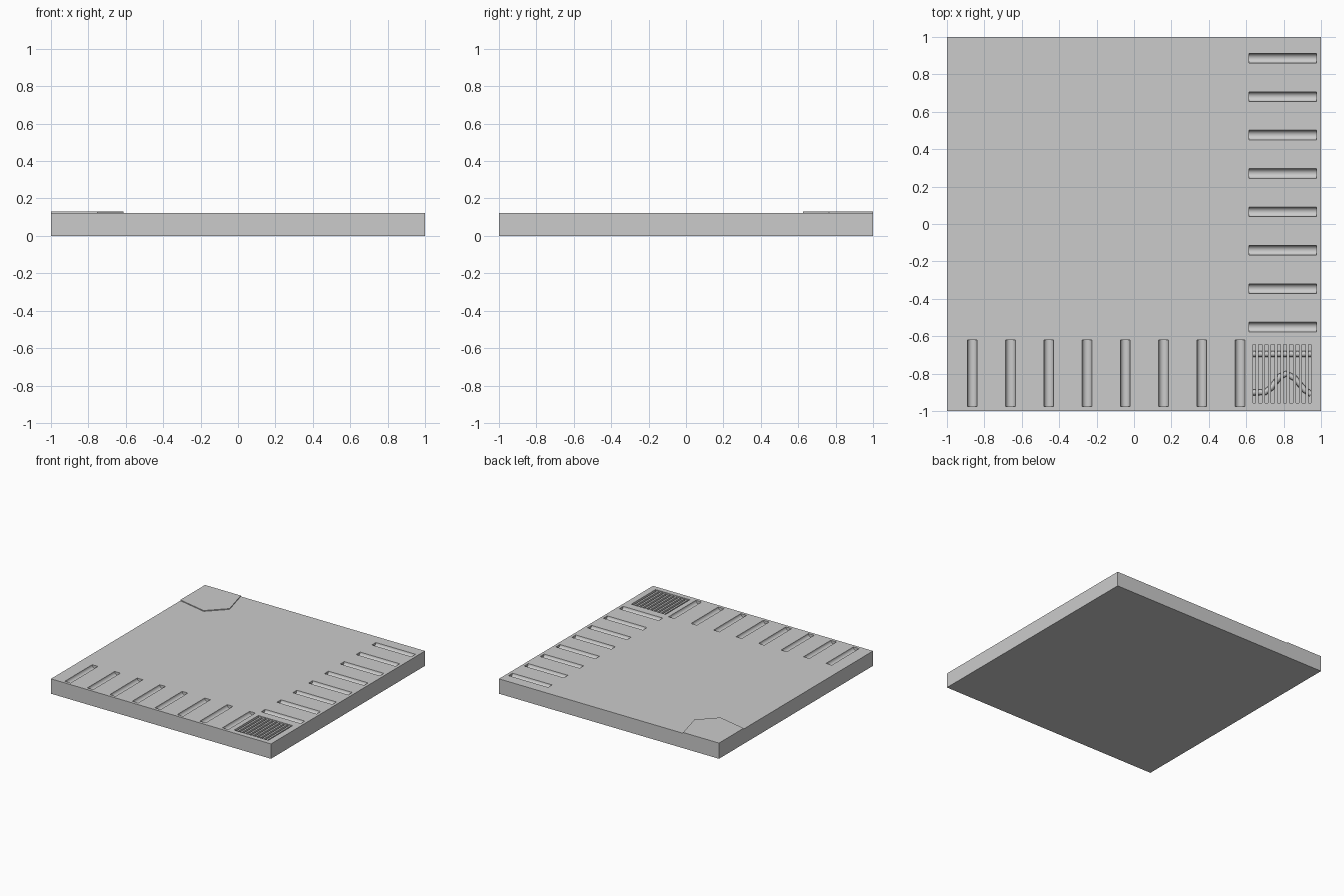
import bpy, bmesh, math
from mathutils import Matrix, Vector

if "Cube" in bpy.data.objects:
    bpy.data.objects.remove(bpy.data.objects["Cube"])

TOP = 0.122


def finish(bm, name):
    bmesh.ops.recalc_face_normals(bm, faces=bm.faces[:])
    mesh = bpy.data.meshes.new(name)
    bm.to_mesh(mesh)
    bm.free()
    obj = bpy.data.objects.new(name, mesh)
    bpy.context.collection.objects.link(obj)
    return obj


def add_box(bm, x0, x1, y0, y1, z0, z1):
    m = Matrix.Translation(((x0 + x1) / 2, (y0 + y1) / 2, (z0 + z1) / 2))
    m = m @ Matrix.Diagonal((x1 - x0, y1 - y0, z1 - z0, 1))
    bmesh.ops.create_cube(bm, size=1, matrix=m)


def add_rod(bm, a, b, radius, sides):
    a, b = Vector(a), Vector(b)
    rot = (b - a).to_track_quat('Z', 'Y').to_matrix().to_4x4()
    bmesh.ops.create_cone(bm, cap_ends=True, segments=sides, radius1=radius,
                          radius2=radius, depth=(b - a).length,
                          matrix=Matrix.Translation((a + b) / 2) @ rot)


def smooth(obj):
    bpy.ops.object.select_all(action='DESELECT')
    obj.select_set(True)
    bpy.context.view_layer.objects.active = obj
    bpy.ops.object.shade_smooth_by_angle(angle=math.radians(35))


# floor slab
bm = bmesh.new()
add_box(bm, -1, 1, -1, 1, 0, TOP)
slab = finish(bm, "floor_slab")

# cutter: round-bottomed grooves on two edges, plus the corner drain pocket
bm = bmesh.new()
for i in range(8):
    x = -0.865 + 0.2045 * i
    add_rod(bm, (x, -0.975, TOP), (x, -0.62, TOP), 0.026, 20)
    y = 0.886 - 0.2053 * i
    add_rod(bm, (0.615, y, TOP), (0.975, y, TOP), 0.026, 20)
add_box(bm, 0.635, 0.947, -0.957, -0.643, TOP - 0.06, TOP + 0.05)
cutter = finish(bm, "groove_cutter")
cutter.hide_render = True

mod = slab.modifiers.new("grooves", 'BOOLEAN')
mod.operation = 'DIFFERENCE'
mod.solver = 'EXACT'
mod.object = cutter
bpy.context.view_layer.objects.active = slab
bpy.ops.object.modifier_apply(modifier=mod.name)
bpy.data.objects.remove(cutter)
smooth(slab)

# thin raised plate on the back left corner
bm = bmesh.new()
outline = [(-1, 1), (-1, 0.68), (-0.75, 0.625), (-0.612, 0.765), (-0.675, 1)]
face = bm.faces.new([bm.verts.new((x, y, TOP - 0.01)) for x, y in outline])
ext = bmesh.ops.extrude_face_region(bm, geom=[face])
bmesh.ops.translate(bm, vec=(0, 0, 0.017),
                    verts=[v for v in ext['geom'] if isinstance(v, bmesh.types.BMVert)])
finish(bm, "corner_plate")

# grate: slats across the pocket
bm = bmesh.new()
for i in range(9):
    x = 0.658 + 0.0333 * i
    add_box(bm, x - 0.008, x + 0.008, -0.957, -0.643, TOP - 0.03, TOP - 0.005)
finish(bm, "grate_slats")

# pipes below the slats, one straight and one bent
pz = TOP - 0.042
bm = bmesh.new()
add_rod(bm, (0.635, -0.695, pz), (0.947, -0.695, pz), 0.016, 12)
smooth(finish(bm, "straight_pipe"))

curve = bpy.data.curves.new("bent_pipe", 'CURVE')
curve.dimensions = '3D'
curve.bevel_depth = 0.016
curve.bevel_resolution = 2
curve.use_fill_caps = True
path = [(0.635, -0.90), (0.70, -0.90), (0.735, -0.875), (0.78, -0.815),
        (0.815, -0.80), (0.86, -0.825), (0.91, -0.885), (0.947, -0.91)]
spline = curve.splines.new('POLY')
spline.points.add(len(path) - 1)
for p, (x, y) in zip(spline.points, path):
    p.co = (x, y, pz, 1)
bpy.context.collection.objects.link(bpy.data.objects.new("bent_pipe", curve))
